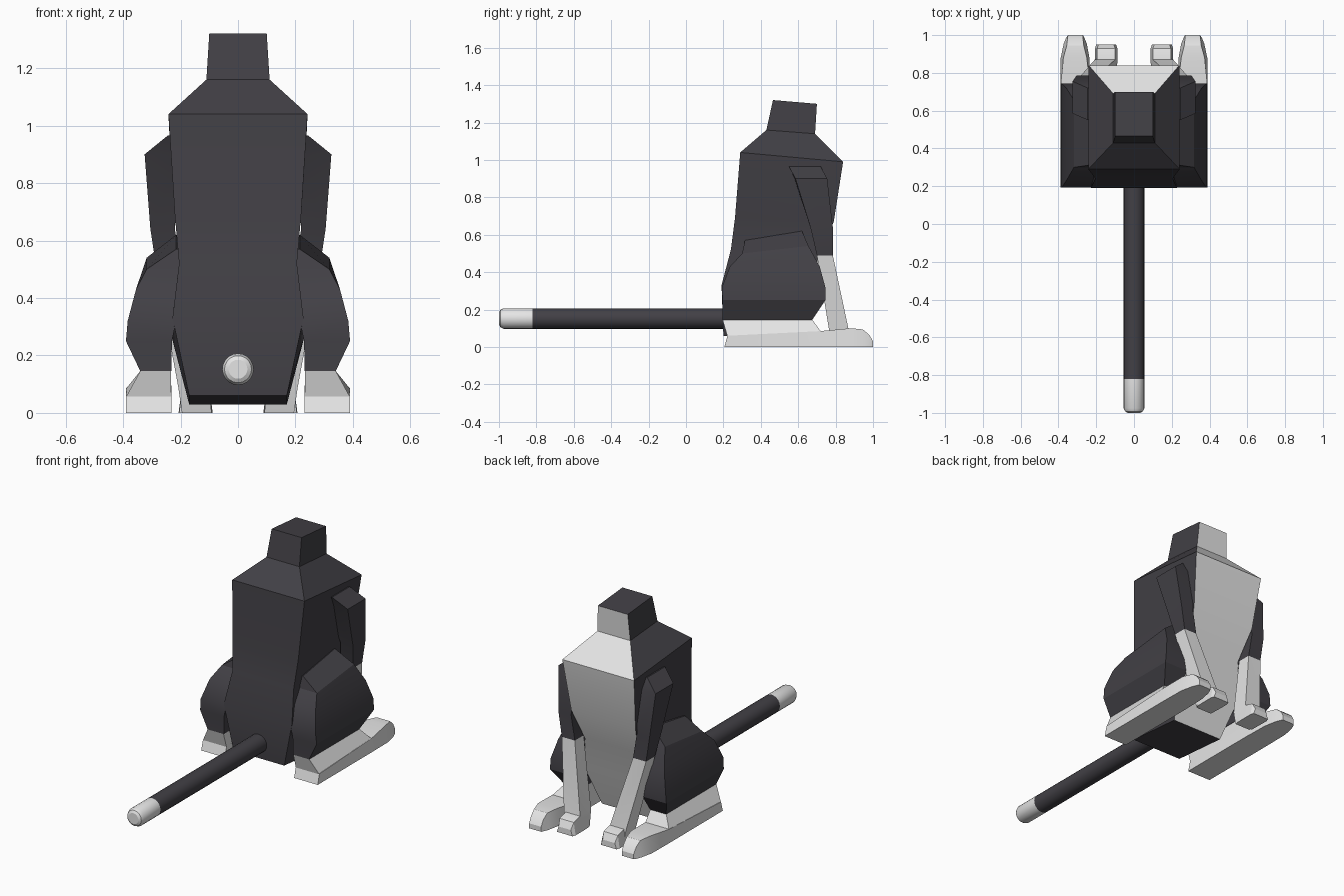
import bpy, bmesh, math
from mathutils import Vector

if "Cube" in bpy.data.objects:
    bpy.data.objects.remove(bpy.data.objects["Cube"])


def colour(name, rgb):
    m = bpy.data.materials.new(name)
    m.diffuse_color = (*rgb, 1)
    m.use_nodes = True
    m.node_tree.nodes["Principled BSDF"].inputs["Base Color"].default_value = m.diffuse_color
    return m


DARK = colour("charcoal fur", (0.054, 0.051, 0.060))
LIGHT = colour("white fur", (0.78, 0.78, 0.78))


def loft(name, rings, light_rule, mirrored=False):
    """Skin four-cornered rings, cap the ends, colour faces by rule."""
    bm = bmesh.new()
    vs = [[bm.verts.new(p) for p in r] for r in rings]
    for a, b in zip(vs, vs[1:]):
        for i in range(4):
            j = (i + 1) % 4
            bm.faces.new((a[i], a[j], b[j], b[i]))
    bm.faces.new(vs[0])
    bm.faces.new(vs[-1])
    bmesh.ops.recalc_face_normals(bm, faces=bm.faces)
    bm.normal_update()
    for f in bm.faces:
        f.material_index = int(light_rule(f))
    me = bpy.data.meshes.new(name)
    bm.to_mesh(me)
    bm.free()
    me.materials.append(DARK)
    me.materials.append(LIGHT)
    ob = bpy.data.objects.new(name, me)
    bpy.context.collection.objects.link(ob)
    if mirrored:
        ob.modifiers.new("Mirror", 'MIRROR').use_mirror_merge = False
    smooth(ob)
    return ob


def smooth(ob):
    bpy.ops.object.select_all(action='DESELECT')
    ob.select_set(True)
    bpy.context.view_layer.objects.active = ob
    bpy.ops.object.shade_smooth_by_angle(angle=math.radians(25))


def ring(x0, x1, y0, y1, z0, z1=None):
    """Level ring; z0 at the low-y edge, z1 at the high-y edge."""
    z1 = z0 if z1 is None else z1
    return [(x0, y0, z0), (x1, y0, z0), (x1, y1, z1), (x0, y1, z1)]


# Torso: half width at back, half width at chest, y back, y chest, z back, z chest
torso = []
for wb, wc, y0, y1, z0, z1 in [
        (0.17, 0.17, 0.20, 0.56, 0.06, 0.03),
        (0.228, 0.235, 0.19, 0.65, 0.33, 0.28),
        (0.205, 0.18, 0.24, 0.71, 0.52, 0.48),
        (0.220, 0.215, 0.262, 0.79, 0.69, 0.67),
        (0.242, 0.24, 0.29, 0.84, 1.04, 0.99),
        (0.11, 0.11, 0.43, 0.69, 1.16, 1.14),
        (0.10, 0.10, 0.465, 0.70, 1.32, 1.30)]:
    torso.append([(-wb, y0, z0), (wb, y0, z0), (wc, y1, z1), (-wc, y1, z1)])
loft("torso", torso, lambda f: f.normal.y > 0.45)

# Front legs: dark upper, light lower
loft("front_leg", [
    ring(0.20, 0.245, 0.55, 0.72, 0.965),
    [(0.20, 0.58, 0.90), (0.325, 0.585, 0.90), (0.325, 0.755, 0.90), (0.20, 0.755, 0.90)],
    ring(0.22, 0.305, 0.665, 0.785, 0.64),
    ring(0.195, 0.282, 0.70, 0.785, 0.49),
    ring(0.10, 0.208, 0.765, 0.87, 0.09),
    ring(0.092, 0.195, 0.79, 0.88, 0.0)],
    lambda f: f.calc_center_median().z < 0.49, True)

# Front paws, lofted forward
loft("front_paw", [
    [(x0, y, 0), (x1, y, 0), (x1 - 0.012, y, z), (x0 + 0.012, y, z)]
    for y, x0, x1, z in [(0.80, 0.09, 0.205, 0.09), (0.875, 0.088, 0.207, 0.09),
                         (0.93, 0.088, 0.207, 0.075), (0.95, 0.095, 0.20, 0.035)]],
    lambda f: True, True)

# Thighs
loft("thigh", [
    ring(0.232, 0.34, 0.195, 0.675, 0.145),
    ring(0.230, 0.39, 0.195, 0.745, 0.25),
    ring(0.215, 0.384, 0.192, 0.745, 0.32),
    ring(0.19, 0.355, 0.235, 0.715, 0.43),
    ring(0.18, 0.318, 0.30, 0.655, 0.50, 0.54),
    ring(0.17, 0.215, 0.315, 0.62, 0.57, 0.62)],
    lambda f: False, True)

# Heels under the thighs
loft("heel", [
    ring(0.232, 0.39, 0.222, 0.72, 0.055, 0.084),
    ring(0.234, 0.34, 0.195, 0.675, 0.146)],
    lambda f: True, True)

# Long hind feet, lofted forward to the toes: y bottom, y top, x in, x out, z top, top inset
loft("hind_foot", [
    [(x0, yb, 0), (x1, yb, 0), (x1 - i, yt, z), (x0 + i, yt, z)]
    for yb, yt, x0, x1, z, i in [
        (0.205, 0.222, 0.232, 0.39, 0.06, 0),
        (0.72, 0.72, 0.232, 0.39, 0.085, 0),
        (0.88, 0.88, 0.236, 0.388, 0.10, 0.014),
        (0.955, 0.945, 0.25, 0.372, 0.094, 0.016),
        (0.985, 0.98, 0.262, 0.36, 0.065, 0.008),
        (1.0, 1.0, 0.27, 0.35, 0.03, 0)]],
    lambda f: True, True)

# Tail: straight rod with a light rounded tip
bm = bmesh.new()
N = 20
rows = []
for y, r in [(0.30, 0.055), (-0.82, 0.055), (-0.975, 0.055), (-0.992, 0.047), (-1.0, 0.033)]:
    rows.append([bm.verts.new(Vector((r * math.cos(2 * math.pi * k / N), y,
                                      0.152 + r * math.sin(2 * math.pi * k / N))))
                 for k in range(N)])
for a, b in zip(rows, rows[1:]):
    for k in range(N):
        bm.faces.new((a[k], a[(k + 1) % N], b[(k + 1) % N], b[k]))
bm.faces.new(rows[0])
bm.faces.new(rows[-1])
bmesh.ops.recalc_face_normals(bm, faces=bm.faces)
for f in bm.faces:
    f.material_index = int(f.calc_center_median().y < -0.82)
tail_mesh = bpy.data.meshes.new("tail")
bm.to_mesh(tail_mesh)
bm.free()
tail_mesh.materials.append(DARK)
tail_mesh.materials.append(LIGHT)
tail = bpy.data.objects.new("tail", tail_mesh)
bpy.context.collection.objects.link(tail)
smooth(tail)
